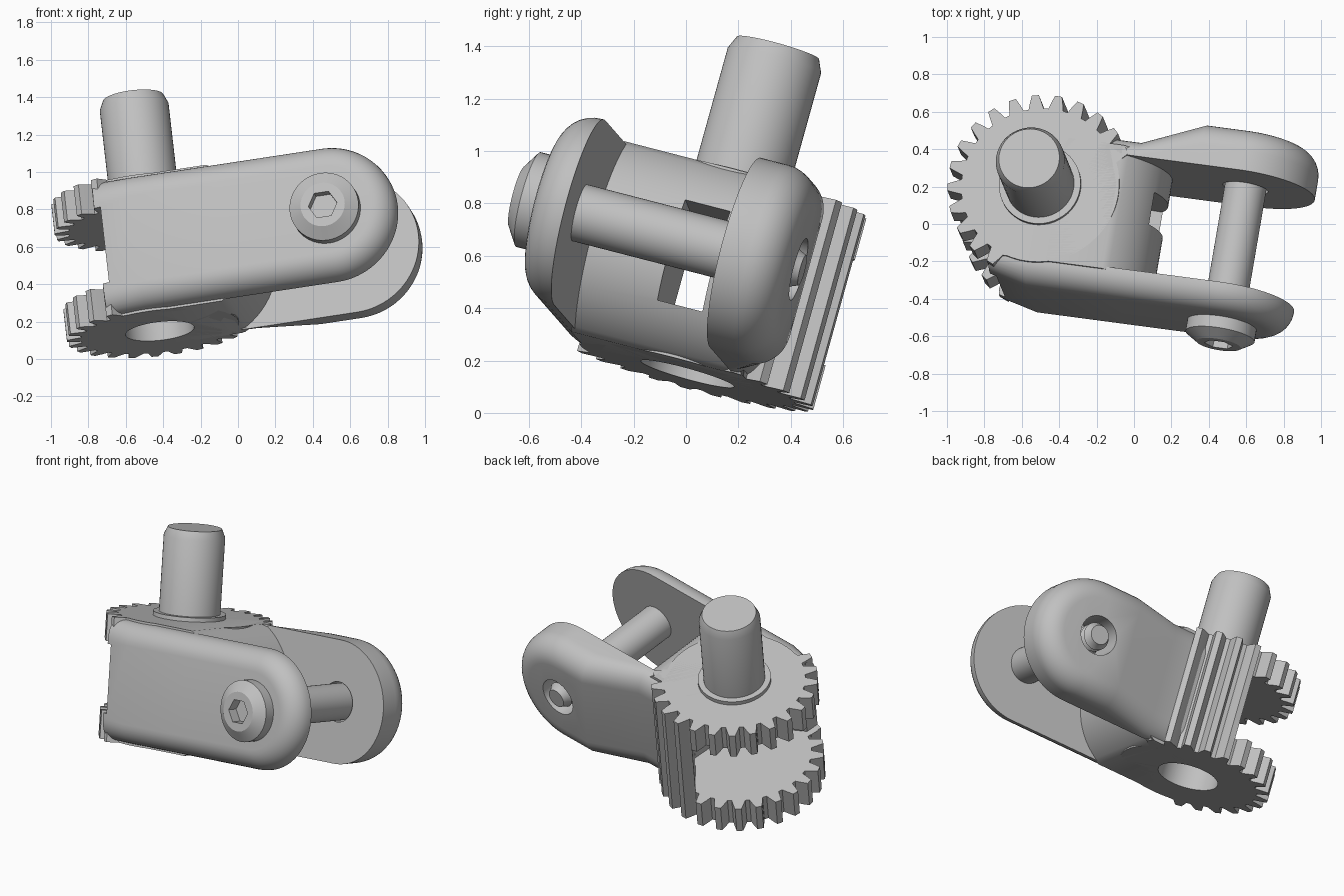
import bpy, bmesh
from math import sin, cos, pi, radians
from mathutils import Vector, Matrix

if "Cube" in bpy.data.objects:
    bpy.data.objects.remove(bpy.data.objects["Cube"])

# Tilted frame of the whole assembly: u along the fork, v along the bolt, w along the post
W = Vector((-0.11, 0.266, 0.958)).normalized()
U = Vector((0.163, 0.957, -0.239)).cross(W).normalized()
V = W.cross(U)
FRAME = Matrix((U, V, W)).transposed().to_4x4()

BOTTOM, TOP = 0.19, 0.95
MID, R = (BOTTOM + TOP) / 2, (TOP - BOTTOM) / 2
GEAR_U, GEAR_V = -0.388, -0.10
BOLT_U = 0.65

metal = bpy.data.materials.new("light_grey")
GREY = (0.53, 0.53, 0.53, 1)
metal.diffuse_color = GREY
metal.use_nodes = True
metal.node_tree.nodes["Principled BSDF"].inputs["Base Color"].default_value = GREY


def finish(name, bm):
    bmesh.ops.remove_doubles(bm, verts=bm.verts, dist=1e-5)
    bmesh.ops.dissolve_degenerate(bm, edges=bm.edges, dist=1e-5)
    bmesh.ops.recalc_face_normals(bm, faces=bm.faces)
    me = bpy.data.meshes.new(name)
    bm.to_mesh(me)
    bm.free()
    me.transform(FRAME)
    me.materials.append(metal)
    ob = bpy.data.objects.new(name, me)
    bpy.context.collection.objects.link(ob)
    return ob


def place(a, b, h, axis):
    return (a, b, h) if axis == "w" else (a, h, b)


def prism(name, pts, lo, hi, axis):
    bm = bmesh.new()
    low, high = [[bm.verts.new(place(a, b, h, axis)) for a, b in pts] for h in (lo, hi)]
    bm.faces.new(low)
    bm.faces.new(high)
    for i in range(len(pts)):
        j = (i + 1) % len(pts)
        bm.faces.new((low[i], low[j], high[j], high[i]))
    return finish(name, bm)


def circle(a, b, r, n=48):
    return [(a + r * cos(2 * pi * i / n), b + r * sin(2 * pi * i / n)) for i in range(n)]


def lathe(name, profile, a, b, axis, n=48):
    bm = bmesh.new()
    rings = [[bm.verts.new(place(p, q, h, axis)) for p, q in circle(a, b, r, n)]
             for r, h in profile]
    bm.faces.new(rings[0])
    bm.faces.new(rings[-1])
    for r0, r1 in zip(rings, rings[1:]):
        for i in range(n):
            j = (i + 1) % n
            bm.faces.new((r0[i], r0[j], r1[j], r1[i]))
    return finish(name, bm)


def fork_arm(name, radius, straight, v_in, v_out, fillet):
    """Round-ended arm, outer rim filleted; v_out gives the outer face at each u."""
    bm = bmesh.new()
    sections = [(0, None)]
    for k in range(9):
        t = radians(90) * k / 8
        sections.append((fillet * (1 - cos(t)), 1 - sin(t)))
    rows = []
    for inset, back in sections:
        r = radius - inset
        prof = [(u, r) for u in straight]
        prof += [(BOLT_U + r * sin(t), r * cos(t)) for t in (pi / 2 * k / 20 for k in range(21))]
        vs = []
        for u, h in prof:
            thick = v_out(u) - v_in
            depth = min(1, 0.95 * abs(thick) / fillet) * fillet * (1 if thick > 0 else -1)
            vs.append(v_in if back is None else v_out(u) - back * depth)
        rows.append([[bm.verts.new((u, v, MID + s * h)) for (u, h), v in zip(prof, vs)]
                     for s in (1, -1)])
    for r0, r1 in zip(rows, rows[1:]):
        for a, b in zip(r0, r1):
            for i in range(len(a) - 1):
                bm.faces.new((a[i], a[i + 1], b[i + 1], b[i]))
        bm.faces.new((r0[0][0], r1[0][0], r1[1][0], r0[1][0]))
    for top, low in (rows[0], rows[-1]):
        for i in range(len(top) - 1):
            bm.faces.new((top[i], top[i + 1], low[i + 1], low[i]))
    return finish(name, bm)


def cut(target, *cutters):
    for c in cutters:
        c.hide_render = True
        mod = target.modifiers.new("cut", "BOOLEAN")
        mod.operation, mod.solver, mod.object = "DIFFERENCE", "EXACT", c
        bpy.context.view_layer.objects.active = target
        bpy.ops.object.modifier_apply(modifier=mod.name)


# Gear: truncated teeth, left plain where it runs into the body
outline = []
N = 25
ROOT = 0.425
for i in range(N):
    mid = 2 * pi * (i + 0.12) / N
    toothed = radians(30) < mid < radians(250)
    for off, r in ((-0.095, ROOT), (-0.068, 0.46), (-0.038, 0.5),
                   (0.038, 0.5), (0.068, 0.46), (0.095, ROOT)):
        t = mid + off
        r = r if toothed else ROOT
        outline.append((GEAR_U + r * cos(t), GEAR_V + r * sin(t)))
gear = prism("gear", outline, BOTTOM, TOP, "w")

# Central body with a bulged wall between the arms
spread = 1.1
bulge = R / sin(spread)
core_pts = [(GEAR_U, TOP), (GEAR_U, BOTTOM)]
for k in range(25):
    t = -spread + 2 * spread * k / 24
    core_pts.append((0.25 - bulge * (1 - cos(t)), MID + bulge * sin(t)))
body = prism("body", core_pts, -0.51, 0.18, "v")

# Fork arms: the front one has its near corner cut back, the rear one flares outward
front_arm = fork_arm("front_arm", 0.368, (-0.6, GEAR_U, 0.1), -0.495,
                     lambda u: -0.635 + 0.06 * max(0, (GEAR_U - u) / 0.22), 0.13)
rear_arm = fork_arm("rear_arm", 0.376, (-0.2, 0.1, 0.43), 0.13,
                    lambda u: 0.235 + 0.145 * min(1, max(0, (u - 0.1) / 0.33)), 0.14)

# Corner block joining the front arm to the gear
corner = prism("front_corner", [(GEAR_U, -0.51), (-0.59, -0.51), (-0.59, -0.4),
                                (GEAR_U, -0.3)], BOTTOM, TOP, "w")

# Openings: deep gap between the two gear rims, blind bore, window into the fork
slot = prism("slot_cutter", [(-1.1, -0.8), (-0.575, -0.8), (-0.56, -0.5), (-0.22, -0.3),
                             (-0.2, 0.1), (-0.43, 0.34), (-0.43, 0.6), (-1.1, 0.6)],
             0.365, 0.785, "w")
bore = prism("bore_cutter", circle(GEAR_U, GEAR_V, 0.185), 0.1, 0.335, "w")
window = prism("window_cutter", [(-0.3, 0.42), (0.5, 0.34), (0.5, 0.8), (-0.3, 0.72)],
               -0.19, -0.01, "v")
bolt_hole = prism("bolt_hole_cutter", circle(BOLT_U, MID, 0.122), 0, 0.6, "v")
cut(gear, slot, bore, window)
cut(body, slot, bore, window)
cut(front_arm, slot)
cut(corner, slot)
cut(rear_arm, bolt_hole)

# Post and its collar
post = lathe("post", [(0.185, TOP - 0.1), (0.185, 1.44), (0.163, 1.49)], GEAR_U, GEAR_V, "w")
collar = lathe("post_collar", [(0.22, TOP - 0.05), (0.22, TOP + 0.025)], GEAR_U, GEAR_V, "w")

# Bolt with chamfered head, hexagon socket and threaded tip
thread = [(0.085 if k % 2 else 0.07, 0.17 + 0.02 * k) for k in range(11)]
bolt = lathe("bolt", [(0.12, -0.745), (0.187, -0.7), (0.187, -0.62), (0.112, -0.62),
                      (0.112, 0.16)] + thread + [(0.06, 0.395)], BOLT_U, MID, "v")
socket = prism("socket_cutter", circle(BOLT_U, MID, 0.078, 6), -0.8, -0.68, "v")
cut(bolt, socket)

for c in (slot, bore, window, bolt_hole, socket):
    bpy.data.objects.remove(c)

bpy.ops.object.select_all(action="DESELECT")
for ob in (gear, body, front_arm, rear_arm, corner, post, collar, bolt):
    ob.select_set(True)
    bpy.context.view_layer.objects.active = ob
bpy.ops.object.shade_smooth_by_angle(angle=radians(30))
